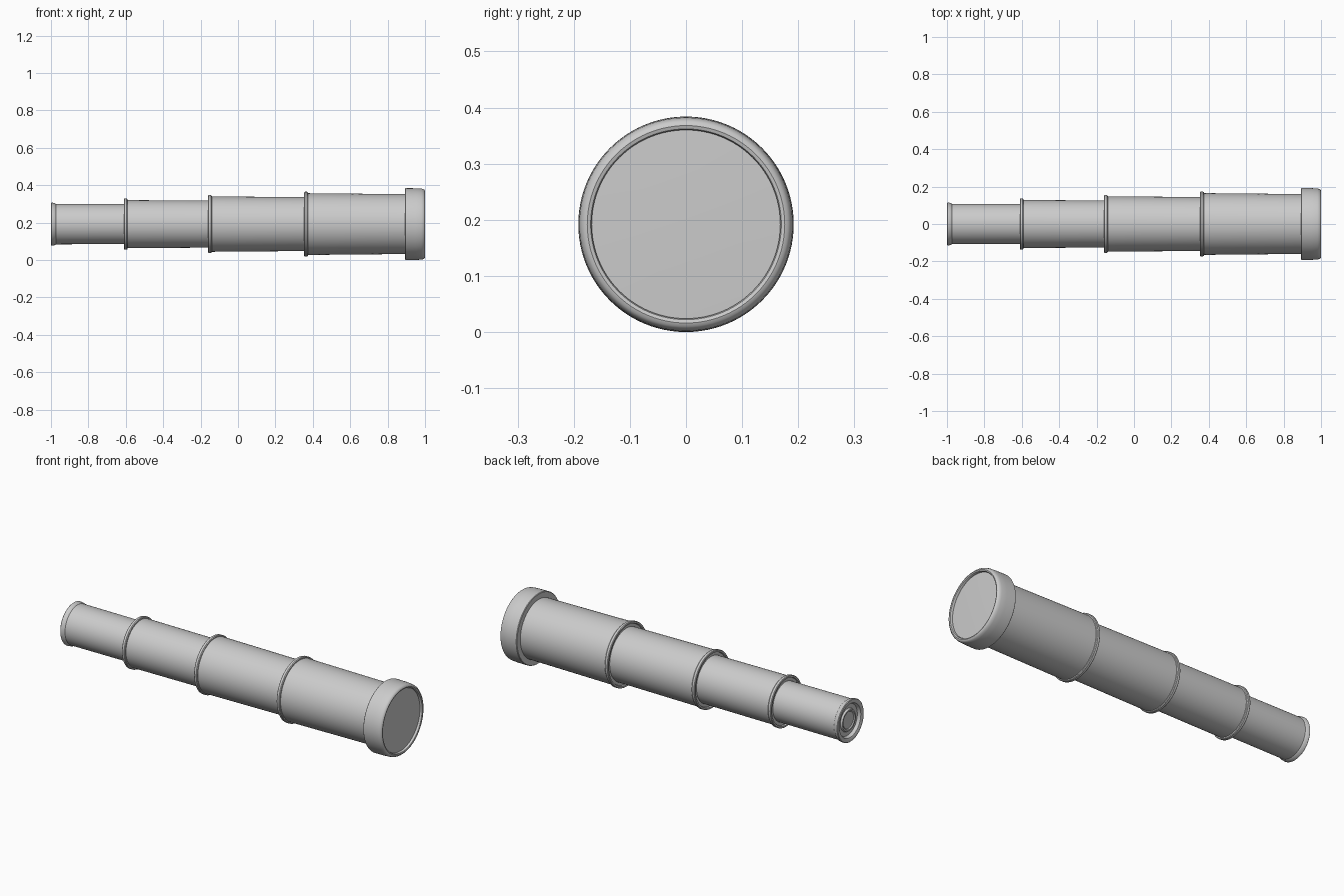
import bpy, bmesh, math

if "Cube" in bpy.data.objects:
    bpy.data.objects.remove(bpy.data.objects["Cube"])

AXIS_Z = 0.192
SEGS = 96


def lathe(name, profile):
    """Revolve (x, radius) points about the long axis; listed towards +x = outside."""
    bm = bmesh.new()
    rings = []
    for x, r in profile:
        rings.append([bm.verts.new((x, r * math.cos(2 * math.pi * k / SEGS),
                                    r * math.sin(2 * math.pi * k / SEGS)))
                      for k in range(SEGS)])
    for a, b in zip(rings, rings[1:]):
        for k in range(SEGS):
            n = (k + 1) % SEGS
            bm.faces.new((a[k], a[n], b[n], b[k]))
    bmesh.ops.remove_doubles(bm, verts=bm.verts, dist=1e-6)
    mesh = bpy.data.meshes.new(name)
    bm.to_mesh(mesh)
    bm.free()
    ob = bpy.data.objects.new(name, mesh)
    ob.location.z = AXIS_Z
    bpy.context.collection.objects.link(ob)
    bpy.ops.object.select_all(action='DESELECT')
    ob.select_set(True)
    bpy.context.view_layer.objects.active = ob
    bpy.ops.object.shade_smooth_by_angle(angle=math.radians(35))
    return ob


def tube(name, x0, x1, lip, r0, r1, inner):
    """Draw tube with a raised lip at its rear end, closing onto the next smaller tube."""
    w = 0.02
    lathe(name, [(x0 + 0.008, inner), (x0 + 0.008, lip - 0.014), (x0, lip - 0.011),
                 (x0, lip - 0.003), (x0 + 0.003, lip), (x0 + w - 0.005, lip),
                 (x0 + w - 0.001, lip - 0.003), (x0 + w, r0), (x1, r1)])


# Three larger telescoping tubes
tube("second_tube", -0.61, -0.15, 0.137, 0.128, 0.126, 0.107)
tube("third_tube", -0.16, 0.365, 0.155, 0.148, 0.144, 0.126)
tube("main_tube", 0.354, 0.90, 0.173, 0.165, 0.160, 0.144)

# Eyepiece tube with flared rim and recessed end
lathe("eyepiece_tube", [(-0.985, 0.0), (-0.985, 0.045), (-0.99, 0.05), (-0.99, 0.058),
                        (-0.98, 0.062), (-0.98, 0.085), (-0.996, 0.092), (-1.0, 0.1),
                        (-1.0, 0.112), (-0.997, 0.115), (-0.98, 0.113),
                        (-0.974, 0.108), (-0.60, 0.107)])

# Front collar with rounded rim
lathe("front_collar", [(0.893, 0.159), (0.893, 0.189), (0.896, 0.192), (0.95, 0.1915),
                       (0.98, 0.190), (0.992, 0.187), (0.998, 0.182), (1.0, 0.176),
                       (0.998, 0.170), (0.994, 0.168), (0.985, 0.168)])

# Objective lens
lathe("front_lens", [(0.986, 0.169), (0.988, 0.1), (0.989, 0.0)])
